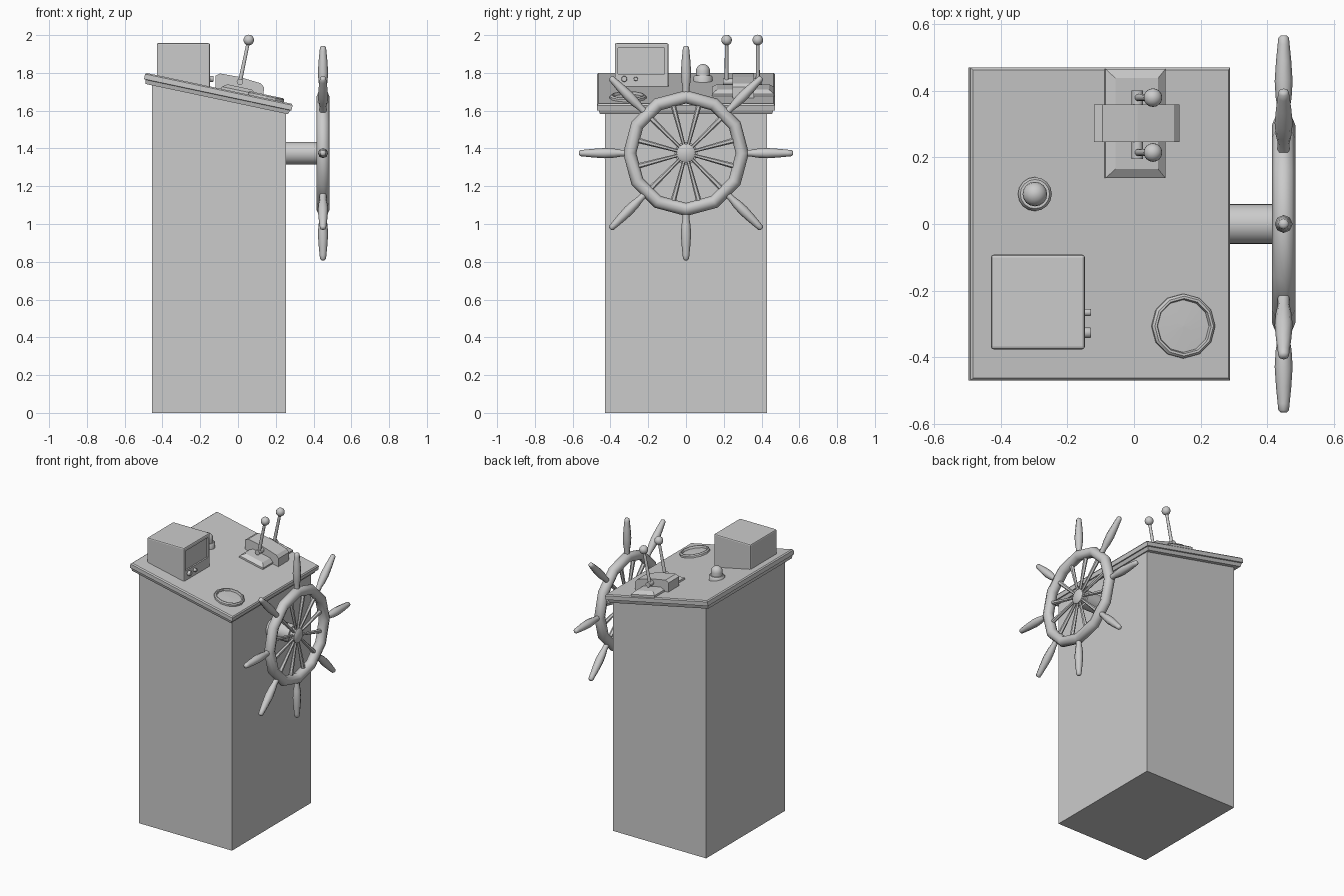
import bpy, bmesh, math
from mathutils import Vector, Matrix

if "Cube" in bpy.data.objects:
    bpy.data.objects.remove(bpy.data.objects["Cube"])

SLOPE = math.atan(0.212)
# Frame lying on the sloped console top
TILT = Matrix.Translation((-0.10, 0, 1.718)) @ Matrix.Rotation(SLOPE, 4, 'Y')


def top_z(x):
    return 1.718 - 0.212 * (x + 0.10)


def finish(name, bm, matrix=Matrix(), smooth=None):
    bmesh.ops.recalc_face_normals(bm, faces=bm.faces)
    me = bpy.data.meshes.new(name)
    bm.to_mesh(me)
    bm.free()
    me.transform(matrix)
    ob = bpy.data.objects.new(name, me)
    bpy.context.collection.objects.link(ob)
    if smooth:
        bpy.ops.object.select_all(action='DESELECT')
        ob.select_set(True)
        bpy.context.view_layer.objects.active = ob
        bpy.ops.object.shade_smooth_by_angle(angle=math.radians(smooth))
    return ob


def lathe(name, profile, segs, matrix=Matrix(), closed=False, smooth=50):
    """Spin (radius, height) points around local z."""
    bm = bmesh.new()
    rings = []
    for i in range(segs):
        a = 2 * math.pi * i / segs
        rings.append([bm.verts.new((r * math.cos(a), r * math.sin(a), h)) for r, h in profile])
    n = len(profile)
    for i in range(segs):
        a, b = rings[i], rings[(i + 1) % segs]
        for j in range(n if closed else n - 1):
            k = (j + 1) % n
            bm.faces.new((a[j], b[j], b[k], a[k]))
    if not closed:
        for j in (0, n - 1):
            bm.faces.new([r[j] for r in rings])
    return finish(name, bm, matrix, smooth)


def stack(name, layers, matrix=Matrix()):
    """Stacked rectangles given as (half x, half y, z)."""
    bm = bmesh.new()
    loops = [[bm.verts.new((sx * hx, sy * hy, z)) for sx, sy in ((-1, -1), (1, -1), (1, 1), (-1, 1))]
             for hx, hy, z in layers]
    for a, b in zip(loops, loops[1:]):
        for i in range(4):
            j = (i + 1) % 4
            bm.faces.new((a[i], a[j], b[j], b[i]))
    bm.faces.new(loops[0])
    bm.faces.new(loops[-1])
    return finish(name, bm, matrix)


def extrude_y(name, outline, y0, y1):
    bm = bmesh.new()
    a = [bm.verts.new((x, y0, z)) for x, z in outline]
    b = [bm.verts.new((x, y1, z)) for x, z in outline]
    for i in range(len(a)):
        j = (i + 1) % len(a)
        bm.faces.new((a[i], a[j], b[j], b[i]))
    bm.faces.new(a)
    bm.faces.new(b)
    return finish(name, bm)


def box(name, lo, hi):
    return extrude_y(name, [(lo[0], lo[2]), (hi[0], lo[2]), (hi[0], hi[2]), (lo[0], hi[2])], lo[1], hi[1])


def along(origin, direction):
    return Matrix.Translation(origin) @ Vector(direction).to_track_quat('Z', 'Y').to_matrix().to_4x4()


def ball(name, centre, r):
    bm = bmesh.new()
    bmesh.ops.create_uvsphere(bm, u_segments=16, v_segments=10, radius=r)
    return finish(name, bm, Matrix.Translation(centre), 50)


# Pedestal and sloped top
extrude_y("pedestal", [(-0.455, 0), (0.255, 0), (0.255, 1.61), (-0.455, 1.76)], -0.43, 0.43)
stack("console_top", [(0.385, 0.455, -0.058), (0.392, 0.462, -0.036), (0.399, 0.47, -0.034),
                      (0.399, 0.47, -0.007), (0.392, 0.463, 0)], TILT)

# Steering wheel, local z points along +x
WHEEL = Matrix.Translation((0.45, 0, 1.375)) @ Matrix.Rotation(math.pi / 2, 4, 'Y')
lathe("wheel_axle", [(0.06, -0.21), (0.06, -0.025)], 24, WHEEL)
lathe("wheel_hub", [(0.04, -0.03), (0.05, -0.022), (0.05, 0.012), (0.035, 0.022)], 12, WHEEL)
rim = [(0.298 + 0.035 * math.cos(math.pi * i / 4), 0.035 * math.sin(math.pi * i / 4)) for i in range(8)]
lathe("wheel_rim", rim, 12, WHEEL, closed=True)
for i in range(12):
    rot = Matrix.Rotation(math.radians(15 + 30 * i), 4, 'Z')
    lathe(f"wheel_spoke_{i}", [(0.008, 0.03), (0.015, 0.28)], 6,
          WHEEL @ rot @ along((0, 0, 0), (1, 0, 0)))
handle = [(0.018, 0.30), (0.018, 0.345), (0.024, 0.38), (0.027, 0.43), (0.023, 0.49),
          (0.018, 0.54), (0.016, 0.56), (0.009, 0.567)]
for i in range(8):
    rot = Matrix.Rotation(math.radians(45 * i), 4, 'Z')
    lathe(f"wheel_handle_{i}", handle, 8, WHEEL @ rot @ along((0, 0, 0), (1, 0, 0)))

# Monitor with recessed screen and two knobs
monitor = box("monitor", (-0.43, -0.377, 1.72), (-0.148, -0.092, 1.957))
bev = monitor.modifiers.new("bevel", 'BEVEL')
bev.width, bev.segments = 0.008, 2
cutter = box("screen_cutter", (-0.158, -0.36, 1.795), (-0.10, -0.115, 1.932))
cutter.hide_render = True
cutter.hide_set(True)
cut = monitor.modifiers.new("screen", 'BOOLEAN')
cut.operation, cut.object = 'DIFFERENCE', cutter
for n, (y, r) in enumerate(((-0.327, 0.016), (-0.266, 0.011))):
    lathe(f"monitor_knob_{n}", [(r, -0.01), (r, 0.015), (r * 0.85, 0.019)], 12,
          along((-0.148, y, 1.768), (1, 0, 0)))

# Compass lying on the slope
COMPASS = along((0.147, -0.307, top_z(0.147)), (math.sin(SLOPE), 0, math.cos(SLOPE)))
lathe("compass_ring", [(0.097, -0.005), (0.097, 0.012), (0.09, 0.019), (0.083, 0.019),
                       (0.079, 0.006), (0.079, -0.005)], 12, COMPASS, closed=True, smooth=25)
lathe("compass_dial", [(0.08, -0.005), (0.08, 0.005), (0.002, 0.008)], 12, COMPASS)

# Signal button
BUTTON = Matrix.Translation((-0.298, 0.09, top_z(-0.298)))
lathe("button_base", [(0.051, -0.02), (0.051, 0.017), (0.044, 0.026)], 16, BUTTON)
dome = [(0.037, 0.02)] + [(0.037 * math.cos(math.radians(a)), 0.05 + 0.037 * math.sin(math.radians(a)))
                          for a in (0, 20, 40, 60, 80)]
lathe("button_dome", dome, 16, BUTTON)

# Throttle plate and housing
stack("throttle_plate", [(0.164, 0.092, -0.005), (0.164, 0.092, 0.012), (0.137, 0.066, 0.03)],
      along((0.002, 0.302, top_z(0.002)), (math.sin(SLOPE), 0, math.cos(SLOPE))))
extrude_y("throttle_housing", [(-0.12, 1.71), (0.135, 1.665), (0.137, 1.725), (0.12, 1.745),
                               (0.01, 1.778), (-0.095, 1.797), (-0.12, 1.785)], 0.246, 0.36)

# Levers on each side of the housing
for n, (y, y0, y1) in enumerate(((0.215, 0.195, 0.25), (0.38, 0.355, 0.402))):
    base, tip = Vector((0.01, y, 1.752)), Vector((0.057, y, 1.974))
    lathe(f"lever_pivot_{n}", [(0.017, y0), (0.017, y1)], 12, along((0.01, 0, 1.752), (0, 1, 0)))
    lathe(f"lever_rod_{n}", [(0.011, 0), (0.009, (tip - base).length)], 10, along(base, tip - base))
    ball(f"lever_ball_{n}", tip, 0.028)
